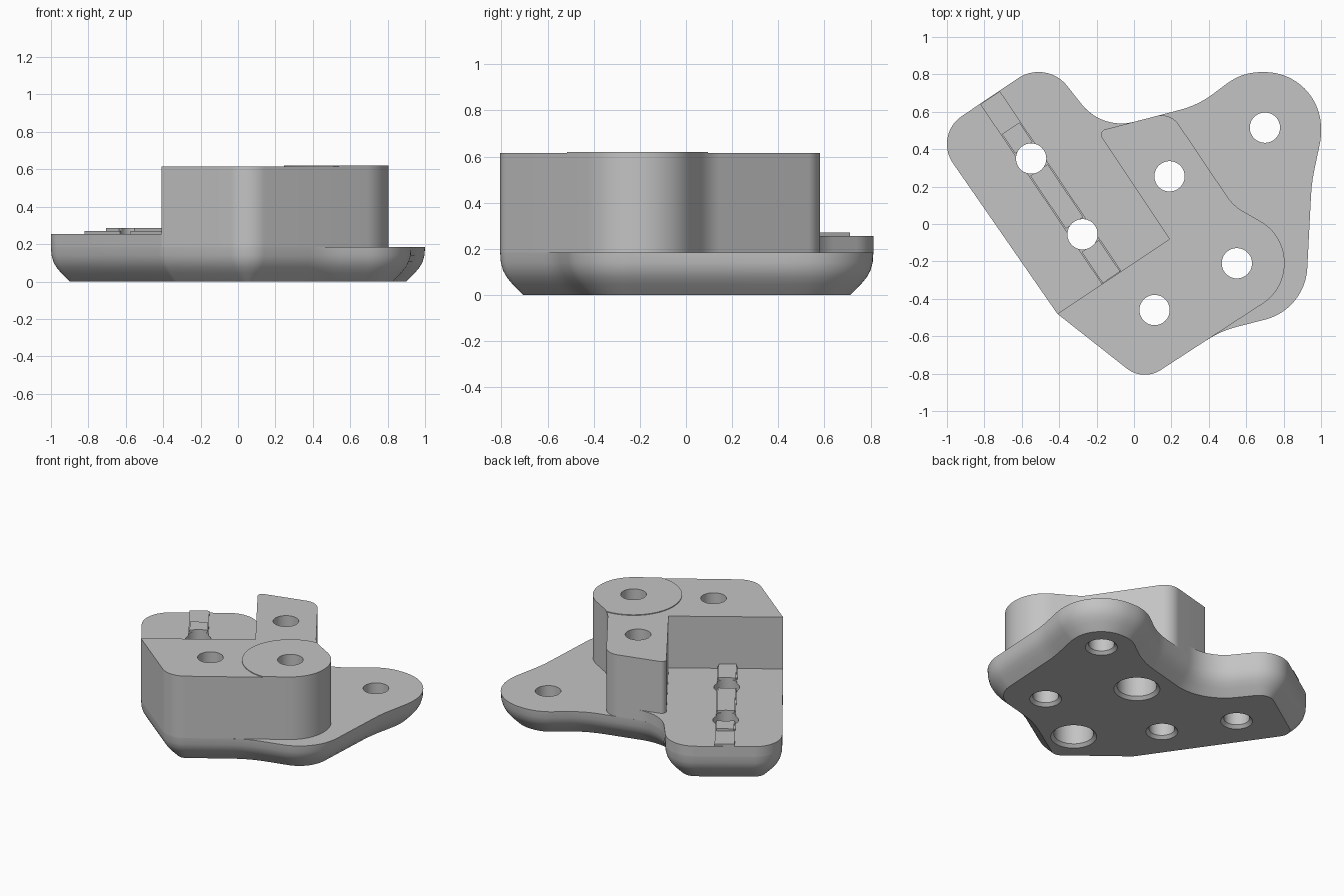
import bpy
import bmesh
import math
from mathutils import Vector

cube = bpy.data.objects.get("Cube")
if cube:
    bpy.data.objects.remove(cube, do_unlink=True)

grey = bpy.data.materials.new("matte grey")
grey.use_nodes = True
COLOUR = (0.55, 0.55, 0.55, 1)
grey.diffuse_color = COLOUR
grey.node_tree.nodes["Principled BSDF"].inputs["Base Color"].default_value = COLOUR


def rounded(corners):
    """Anticlockwise outline from (x, y, fillet radius) corners."""
    pts = []
    for i, (x, y, r) in enumerate(corners):
        p = Vector((x, y))
        a = (Vector(corners[i - 1][:2]) - p).normalized()
        b = (Vector(corners[(i + 1) % len(corners)][:2]) - p).normalized()
        if r == 0:
            pts.append(p)
            continue
        half = a.angle(b) / 2
        centre = p + (a + b).normalized() * (r / math.sin(half))
        start = p + a * (r / math.tan(half)) - centre
        end = p + b * (r / math.tan(half)) - centre
        sweep = math.atan2(start.x * end.y - start.y * end.x, start.dot(end))
        steps = max(3, math.ceil(abs(sweep) / math.radians(5)))
        for k in range(steps + 1):
            t = sweep * k / steps
            c, s = math.cos(t), math.sin(t)
            pts.append(centre + Vector((start.x * c - start.y * s, start.x * s + start.y * c)))
    area = sum(pts[i - 1].x * p.y - pts[i - 1].y * p.x for i, p in enumerate(pts))
    return pts if area > 0 else pts[::-1]


def inset(pts, d):
    out = []
    for i, p in enumerate(pts):
        a = (p - pts[i - 1]).normalized()
        b = (pts[(i + 1) % len(pts)] - p).normalized()
        n = Vector((-a.y - b.y, a.x + b.x)).normalized()
        out.append(p + n * (d / max(0.5, n.dot(Vector((-a.y, a.x))))))
    return out


def loft(name, rings):
    """Closed solid through rings of (outline, height)."""
    bm = bmesh.new()
    loops = [[bm.verts.new((p.x, p.y, z)) for p in pts] for pts, z in rings]
    n = len(loops[0])
    for low, high in zip(loops, loops[1:]):
        for i in range(n):
            j = (i + 1) % n
            bm.faces.new((low[i], low[j], high[j], high[i]))
    bm.faces.new(loops[0][::-1])
    bm.faces.new(loops[-1])
    mesh = bpy.data.meshes.new(name)
    bm.to_mesh(mesh)
    bm.free()
    mesh.materials.append(grey)
    obj = bpy.data.objects.new(name, mesh)
    bpy.context.collection.objects.link(obj)
    return obj


def prism(name, pts, z0, z1):
    return loft(name, [(pts, z0), (pts, z1)])


def circle(x, y, r, n=48):
    return [Vector((x + r * math.cos(math.tau * i / n), y + r * math.sin(math.tau * i / n)))
            for i in range(n)]


def combine(obj, tool, operation):
    mod = obj.modifiers.new("cut", 'BOOLEAN')
    mod.operation = operation
    mod.solver = 'EXACT'
    mod.object = tool
    bpy.context.view_layer.objects.active = obj
    bpy.ops.object.modifier_apply(modifier=mod.name)


# Shared corners of the outlines
NOTCH = (-0.41, -0.48)
left_lobe = [(-1.072, 0.475, 0.18), (-0.47, 0.88, 0.195), (-0.17, 0.502, 0.27)]
front_tip = (0.049, -0.8415, 0.155)

# Base plate with a rounded underside
base_outline = rounded([(*NOTCH, 0.16), *left_lobe, (0.342, 0.635, 0.5),
                        (0.579, 0.812, 0.3), (1.0, 0.812, 0.3), (1.0, 0.46, 0.3),
                        (0.95, 0.22, 0.8), (0.915, -0.457, 0.3), (0.465, -0.571, 0.55),
                        front_tip])
PROFILE = [(0.1, 0), (0.055, 0.045), (0.03, 0.075), (0.013, 0.105), (0.003, 0.14), (0, 0.185)]
base = loft("base_plate", [(inset(base_outline, d), z) for d, z in PROFILE])

# Left ledge
ledge = prism("left_ledge", rounded([(*NOTCH, 0), *left_lobe, (0.05, 0.559, 0),
                                     (0.19, -0.08, 0)]), 0.185, 0.255)

# Tall block and the thin round pad on its right end
block_outline = rounded([(*NOTCH, 0), (0.19, -0.08, 0), (-0.195, 0.495, 0.03),
                         (0.195, 0.597, 0.11), (0.532, 0.097, 0.25), (0.805, -0.059, 0.255),
                         (0.805, -0.35, 0.255), front_tip])
block = prism("tall_block", block_outline, 0.185, 0.615)
pad = prism("round_pad", block_outline, 0.615, 0.62)
pad_tool = prism("pad_cutter", circle(0.55, -0.21, 0.305, 64), 0.5, 0.7)
combine(pad, pad_tool, 'INTERSECT')
bpy.data.objects.remove(pad_tool, do_unlink=True)

# Raised strip along the ledge, with higher segments between the holes
HOLE = Vector((-0.55, 0.35))
ALONG = Vector((0.56, -0.8285))
ACROSS = Vector((0.8285, 0.56))


def strip(name, s0, s1, half, z):
    ends = [(s0, -half), (s1, -half), (s1, half), (s0, half)]
    return prism(name, [HOLE + ALONG * s + ACROSS * w for s, w in ends], 0.245, z)


strips = [strip("strip_base", -0.392, 0.767, 0.063, 0.27)]
for i, (s0, s1) in enumerate([(-0.195, -0.07), (0.075, 0.415), (0.565, 0.767)]):
    strips.append(strip(f"strip_segment_{i + 1}", s0, s1, 0.056, 0.285))

# Bolt holes, two of them counterbored from below
parts = [base, ledge, block, pad] + strips
holes = [(-0.55, 0.35, False), (-0.275, -0.055, False), (0.70, 0.515, False),
         (0.55, -0.21, False), (0.19, 0.255, True), (0.11, -0.46, True)]
for x, y, wide in holes:
    r = 0.125 if wide else 0.081
    rings = [(r + 0.03, -0.01), (r, 0.02)]
    if wide:
        rings += [(r, 0.3), (0.081, 0.3)]
    rings.append((0.081, 0.8))
    cutter = loft("hole_cutter", [(circle(x, y, rad), z) for rad, z in rings])
    cutter.hide_render = True
    for part in parts:
        xs = [v.co.x for v in part.data.vertices]
        ys = [v.co.y for v in part.data.vertices]
        if min(xs) < x + r and max(xs) > x - r and min(ys) < y + r and max(ys) > y - r:
            combine(part, cutter, 'DIFFERENCE')
    bpy.data.objects.remove(cutter, do_unlink=True)

# Smooth curved walls, keep crisp edges
bpy.ops.object.select_all(action='DESELECT')
for part in parts:
    part.select_set(True)
bpy.context.view_layer.objects.active = base
bpy.ops.object.shade_smooth_by_angle(angle=math.radians(25))
